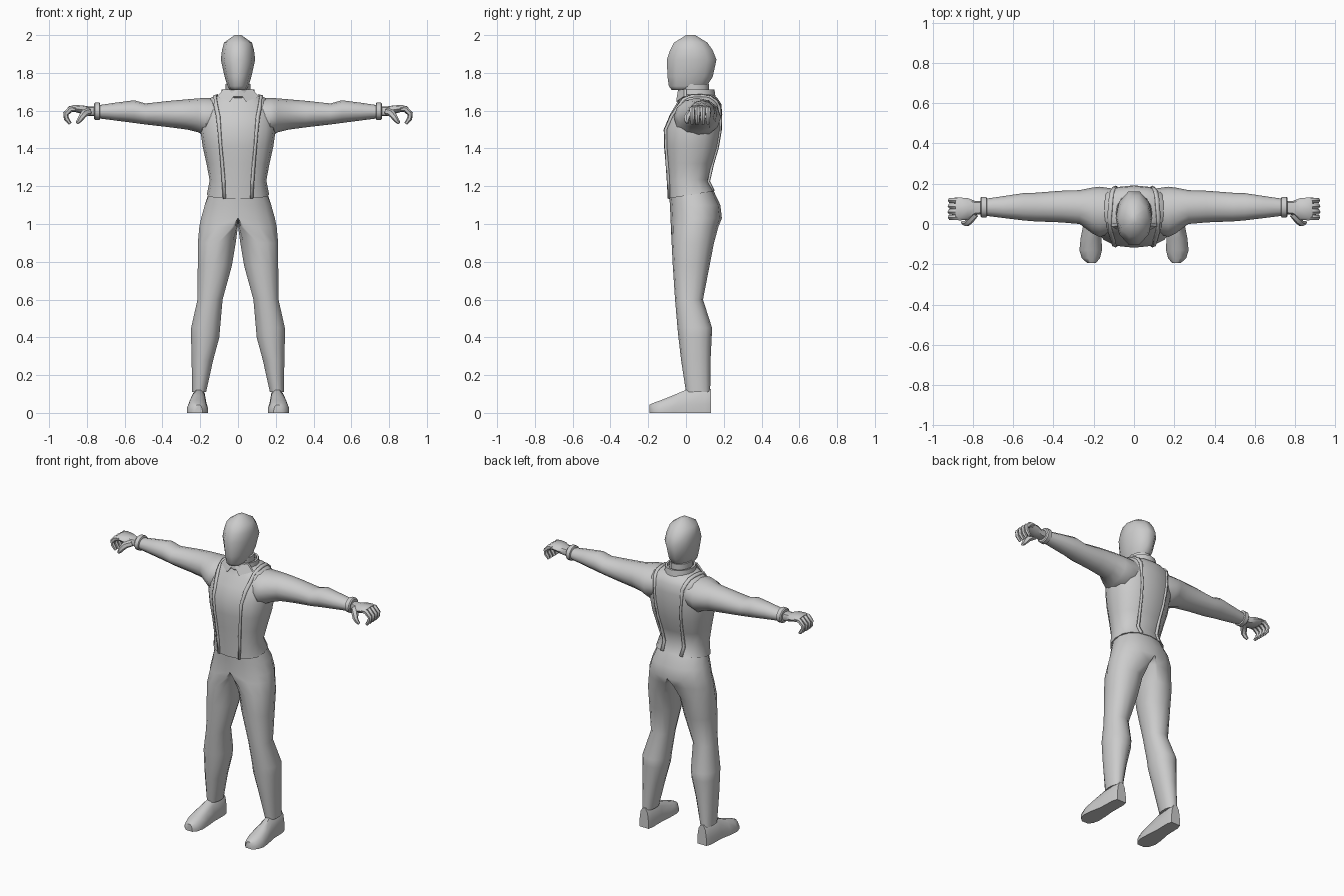
import bpy, bmesh, math
from mathutils import Vector

if "Cube" in bpy.data.objects:
    bpy.data.objects.remove(bpy.data.objects["Cube"])

grey = bpy.data.materials.new("light grey")
grey.diffuse_color = (0.6, 0.6, 0.6, 1)
grey.use_nodes = True
grey.node_tree.nodes["Principled BSDF"].inputs["Base Color"].default_value = grey.diffuse_color


def finish(name, bm, mirror=True, angle=50):
    bmesh.ops.recalc_face_normals(bm, faces=bm.faces)
    me = bpy.data.meshes.new(name)
    bm.to_mesh(me)
    bm.free()
    me.materials.append(grey)
    ob = bpy.data.objects.new(name, me)
    bpy.context.collection.objects.link(ob)
    bpy.ops.object.select_all(action='DESELECT')
    ob.select_set(True)
    bpy.context.view_layer.objects.active = ob
    bpy.ops.object.shade_smooth_by_angle(angle=math.radians(angle))
    if mirror:
        m = ob.modifiers.new("Mirror", 'MIRROR')
        m.merge_threshold = 0.0005
    return ob


def loft(bm, rings, caps=True, closed=False):
    """Skin a list of point rings with quads."""
    vs = [[bm.verts.new(p) for p in r] for r in rings]
    n = len(vs[0])
    pairs = list(zip(vs, vs[1:])) + ([(vs[-1], vs[0])] if closed else [])
    for a, b in pairs:
        for i in range(n):
            j = (i + 1) % n
            bm.faces.new((a[i], a[j], b[j], b[i]))
    if caps and not closed:
        bm.faces.new(vs[0])
        bm.faces.new(vs[-1])


def power(v, p):
    return math.copysign(abs(v) ** (2 / p), v)


def flat_ring(z, rx, y0, y1, n=16, p=2.0, tilt=0.0):
    """Horizontal section, half width rx, from y0 to y1."""
    out = []
    for i in range(n):
        a = 2 * math.pi * i / n
        y = (y0 + y1) / 2 + (y1 - y0) / 2 * power(math.sin(a), p)
        out.append((rx * power(math.cos(a), p), y, z + tilt * y))
    return out


def side_ring(x, y0, y1, z0, z1, n=10, p=2.0):
    """Section across an arm."""
    return [(x, (y0 + y1) / 2 + (y1 - y0) / 2 * power(math.cos(2 * math.pi * i / n), p),
             (z0 + z1) / 2 + (z1 - z0) / 2 * power(math.sin(2 * math.pi * i / n), p)) for i in range(n)]


def tube(bm, pts, radii, n=6):
    """Round tube along a path, used for the digits."""
    pts = [Vector(p) for p in pts]
    rings = []
    for i, p in enumerate(pts):
        d = (pts[min(i + 1, len(pts) - 1)] - pts[max(i - 1, 0)]).normalized()
        u = d.cross(Vector((0.1, 1, 0.05))).normalized()
        v = d.cross(u)
        rings.append([p + radii[i] * (u * math.cos(2 * math.pi * k / n) + v * math.sin(2 * math.pi * k / n))
                      for k in range(n)])
    loft(bm, rings)


# Head
bm = bmesh.new()
loft(bm, [flat_ring(z, rx, y0, y1, 10) for z, rx, y0, y1 in (
    (1.71, .045, -.08, .09), (1.73, .056, -.096, .115), (1.78, .071, -.104, .148),
    (1.87, .091, -.108, .168), (1.92, .085, -.09, .147), (1.96, .074, -.068, .118), (2.0, .018, .0, .05))])
finish("head", bm, False, 70)

# Neck
bm = bmesh.new()
loft(bm, [flat_ring(z, .065, -.03, .125, 10) for z in (1.62, 1.74)])
finish("neck", bm, False)

# Shirt body, with the hem a little higher at the back
bm = bmesh.new()
loft(bm, [flat_ring(z, rx, y0, y1, 16, 2.4, t) for z, rx, y0, y1, t in (
    (1.15, .165, -.095, .15, .16), (1.23, .15, -.1, .12, .05), (1.32, .167, -.108, .148, 0),
    (1.41, .187, -.116, .175, 0), (1.5, .2, -.118, .19, 0), (1.58, .195, -.085, .192, 0),
    (1.635, .175, -.052, .187, 0), (1.668, .145, -.035, .165, 0), (1.69, .075, -.03, .135, 0))])
torso = finish("shirt_body", bm, False)

# Sleeves
bm = bmesh.new()
loft(bm, [side_ring(*r, n=12) for r in (
    (.10, -.04, .175, 1.49, 1.665), (.17, -.065, .185, 1.462, 1.668), (.21, -.045, .18, 1.485, 1.665),
    (.27, .0, .168, 1.5, 1.66), (.36, .008, .165, 1.512, 1.652), (.49, .013, .155, 1.527, 1.638),
    (.55, .018, .153, 1.535, 1.655), (.65, .03, .138, 1.548, 1.642), (.745, .042, .124, 1.56, 1.628))])
finish("sleeve", bm)

# Cuffs
bm = bmesh.new()
loft(bm, [side_ring(x, .084 - r, .084 + r, 1.597 - r * .9, 1.597 + r * .9, 12)
          for x, r in ((.73, .044), (.733, .051), (.757, .051), (.763, .044))])
finish("cuff", bm, angle=35)

# Hands with curled digits
bm = bmesh.new()
loft(bm, [side_ring(*r, n=8, p=2.6) for r in (
    (.75, .05, .115, 1.57, 1.622), (.79, .045, .115, 1.572, 1.622), (.825, .02, .128, 1.582, 1.628),
    (.87, .018, .132, 1.595, 1.63), (.885, .024, .128, 1.6, 1.625))])
for k in range(4):
    y = .033 + .028 * k
    s = 1 - .06 * abs(k - 1.2)
    tube(bm, [(.86, y, 1.61), (.886, y, 1.609), (.912, y, 1.583), (.909, y, 1.559),
              (.888, y, 1.53 + .01 * (1 - s))],
         [.016 * s, .017 * s, .015 * s, .014 * s, .009])
tube(bm, [(.79, .05, 1.595), (.815, .02, 1.585), (.83, .003, 1.563), (.84, .004, 1.548), (.853, .008, 1.534)],
     [.02, .02, .016, .013, .008])
finish("hand", bm)


# Trousers: half sections that meet at x = 0 above the crotch
def leg_ring(z, x0, xm, x1, y0, y1, tilt=0.0):
    out = []
    for i in range(14):
        a = -math.pi / 2 + 2 * math.pi * i / 14
        c, s = math.cos(a), math.sin(a)
        y = (y0 + y1) / 2 + (y1 - y0) / 2 * power(s, 2.2)
        r = (x1 - xm) if c > 0 else (xm - x0)
        if abs(c) < 1e-6:
            r = 0
        out.append((xm + r * power(c, 2.2), y, z + tilt * y))
    return out


bm = bmesh.new()
loft(bm, [leg_ring(*r) for r in (
    (1.155, 0, 0, .158, -.088, .145, .16), (1.1, 0, 0, .18, -.085, .182), (1.03, 0, 0, .2, -.082, .19),
    (.985, 0, .03, .209, -.08, .172), (.9, .01, .105, .215, -.076, .148), (.78, .03, .125, .215, -.07, .125),
    (.6, .08, .15, .216, -.058, .09), (.45, .093, .172, .25, -.045, .138), (.4, .097, .175, .25, -.04, .136),
    (.28, .13, .19, .247, -.026, .13), (.11, .168, .207, .243, -.0, .128))])
bmesh.ops.delete(bm, geom=[f for f in bm.faces if all(abs(v.co.x) < 1e-5 for v in f.verts)],
                 context='FACES')
finish("trousers", bm, angle=60)

# Shoes
bm = bmesh.new()
shape = ((-1, 0), (-1, .35), (-.75, .8), (-.3, 1), (.3, 1), (.75, .8), (1, .35), (1, 0))
loft(bm, [[(xc + w * u, y, h * v) for u, v in shape] for y, xc, w, h in (
    (.132, .205, .032, .125), (.1, .207, .041, .13), (.0, .209, .042, .122), (-.07, .213, .052, .092),
    (-.13, .215, .056, .068), (-.17, .214, .045, .054), (-.193, .211, .022, .043))])
finish("shoe", bm, angle=45)

# Collar band
bm = bmesh.new()
prof = ((1.0, 1.668), (1.1, 1.675), (1.04, 1.712), (.9, 1.712))
rings = []
for i in range(16):
    a = 2 * math.pi * i / 16
    rings.append([(.083 * s * math.cos(a), .055 + .092 * s * math.sin(a), z) for s, z in prof])
loft(bm, rings, closed=True)
finish("collar_band", bm, False, 35)

# Collar points
bm = bmesh.new()
front = [(.004, -.044, 1.702), (.075, -.01, 1.715), (.112, -.012, 1.675), (.042, -.052, 1.648)]
loft(bm, [front, [(x, y + .014, z) for x, y, z in front]])
finish("collar_point", bm, angle=30)

# Braces wrapped over the shoulders onto the shirt
path = [(.078, -.11, 1.135), (.085, -.115, 1.23), (.092, -.122, 1.32), (.1, -.13, 1.41), (.108, -.13, 1.5),
        (.116, -.1, 1.58), (.123, -.055, 1.635), (.126, -.02, 1.668), (.124, .03, 1.685), (.12, .08, 1.69),
        (.117, .13, 1.685), (.113, .175, 1.66), (.108, .2, 1.62), (.102, .205, 1.55), (.095, .2, 1.48),
        (.088, .185, 1.39), (.08, .16, 1.31), (.073, .13, 1.23), (.068, .15, 1.172)]
bm = bmesh.new()
rows = [[bm.verts.new((x + d, y, z)) for d in (-.011, .011)] for x, y, z in path]
for a, b in zip(rows, rows[1:]):
    bm.faces.new((a[0], a[1], b[1], b[0]))
braces = finish("braces", bm, angle=35)
wrap = braces.modifiers.new("Wrap", 'SHRINKWRAP')
wrap.target = torso
wrap.wrap_method = 'NEAREST_SURFACEPOINT'
wrap.wrap_mode = 'ABOVE_SURFACE'
wrap.offset = 0.003
thick = braces.modifiers.new("Thickness", 'SOLIDIFY')
thick.thickness = 0.012
thick.offset = 0
